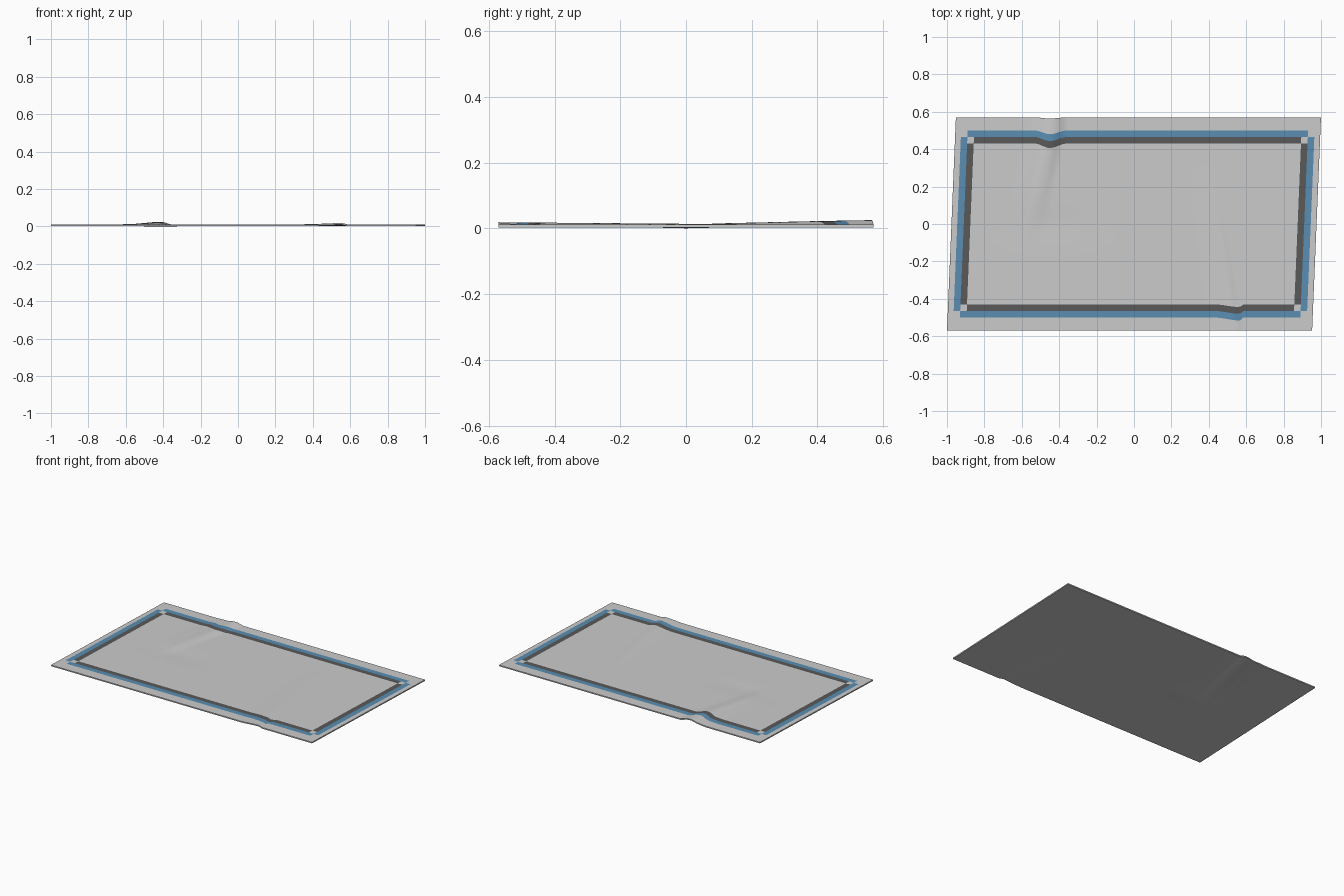
import bpy, math

if "Cube" in bpy.data.objects:
    bpy.data.objects.remove(bpy.data.objects["Cube"])

HALF_X, HALF_Y, SHEAR = 0.976, 0.57, 0.0415
BASE, THICK = 0.003, 0.008
BX = (0.945, 0.91, 0.875)      # stripe limits across x: blue outer, shared, dark inner
BY = (0.50, 0.465, 0.43)       # same across y


def cuts(half, borders, n):
    """Grid lines: edge, stripe borders, then evenly spaced field lines."""
    inner = borders[2]
    field = [-inner + 2 * inner * i / n for i in range(n + 1)]
    side = [half, *borders[:2]]
    return [-s for s in side] + field + side[::-1]


def ramp(t, pts):
    """Smoothly interpolate between (position, value) points."""
    if t <= pts[0][0]:
        return pts[0][1]
    for (a, va), (b, vb) in zip(pts, pts[1:]):
        if t <= b:
            s = (t - a) / (b - a)
            return va + (vb - va) * s * s * (3 - 2 * s)
    return pts[-1][1]


def place(u, v):
    """Sheared rug position plus the two fading wrinkles."""
    x = u + SHEAR * v
    # back wrinkle: tall at the back edge, wandering towards the front left
    d1 = x - (-0.43 - 0.21 * (HALF_Y - v))
    f1 = max(0.0, min(1.0, (v + 0.1) / 0.67))
    fold1 = ramp(d1, [(-0.13, 0), (-0.05, 0.35), (0, 1), (0.02, 0.95), (0.075, 0)])
    # front wrinkle: gentle rise, then a steep drop
    d2 = x - (0.555 - 0.17 * (v + HALF_Y))
    f2 = max(0.0, min(1.0, (0.3 - v) / 0.87))
    fold2 = ramp(d2, [(-0.15, 0), (0, 1), (0.03, 0)])
    # shallow sag of the underside in the middle
    sag = 0.003 * math.exp(-((x + 0.45) / 0.2) ** 2 - (v / 0.08) ** 2)
    z = BASE + 0.014 * fold1 * f1 + 0.0075 * fold2 * f2 - sag
    # stripes bend in plan where the cloth is gathered
    g1 = ramp(x, [(-0.53, 0), (-0.45, 1), (-0.36, 0)])
    g2 = ramp(x, [(0.43, 0), (0.565, 1), (0.582, 0)])
    y = v
    y -= g1 * ramp(v, [(0.1, 0), (0.43, 0.024), (0.50, 0.02), (0.57, 0.006)])
    y -= g2 * ramp(v, [(-0.57, 0), (-0.50, 0.016), (-0.43, 0.014), (-0.15, 0)])
    return x, y, z


US, VS = cuts(HALF_X, BX, 110), cuts(HALF_Y, BY, 36)
NU, NV = len(US), len(VS)


def zone(i, j):
    """Which part a top cell belongs to."""
    u = abs(US[i] + US[i + 1]) / 2
    v = abs(VS[j] + VS[j + 1]) / 2
    if (BX[1] < u < BX[0] and v < BY[1]) or (BY[1] < v < BY[0] and u < BX[1]):
        return "blue_stripe"
    if (BX[2] < u < BX[1] and v < BY[2]) or (BY[2] < v < BY[1] and u < BX[2]):
        return "dark_stripe"
    return "rug_body"


points = [place(u, v) for v in VS for u in US]
verts = points + [(x, y, z + THICK) for x, y, z in points]
N = len(points)
faces = {"rug_body": [], "blue_stripe": [], "dark_stripe": []}

# top cells go to their stripe or the body, underside to the body
for j in range(NV - 1):
    for i in range(NU - 1):
        a = j * NU + i
        quad = (a, a + 1, a + 1 + NU, a + NU)
        faces[zone(i, j)].append(tuple(k + N for k in quad))
        faces["rug_body"].append(quad[::-1])

# side walls around the rim
rim = [i for i in range(NU)]
rim += [j * NU + NU - 1 for j in range(1, NV)]
rim += [(NV - 1) * NU + i for i in range(NU - 2, -1, -1)]
rim += [j * NU for j in range(NV - 2, 0, -1)]
for a, b in zip(rim, rim[1:] + rim[:1]):
    faces["rug_body"].append((a, b, b + N, a + N))

# one object per coloured part
colours = {"blue_stripe": (0.10, 0.27, 0.45, 1), "dark_stripe": (0.10, 0.10, 0.10, 1)}
for name, polys in faces.items():
    used = sorted({k for p in polys for k in p})
    index = {k: n for n, k in enumerate(used)}
    me = bpy.data.meshes.new(name)
    me.from_pydata([verts[k] for k in used], [], [[index[k] for k in p] for p in polys])
    ob = bpy.data.objects.new(name, me)
    bpy.context.collection.objects.link(ob)
    if name in colours:
        mat = bpy.data.materials.new(name)
        mat.diffuse_color = colours[name]
        mat.use_nodes = True
        mat.node_tree.nodes["Principled BSDF"].inputs["Base Color"].default_value = mat.diffuse_color
        me.materials.append(mat)
    bpy.ops.object.select_all(action='DESELECT')
    ob.select_set(True)
    bpy.context.view_layer.objects.active = ob
    bpy.ops.object.shade_smooth_by_angle(angle=math.radians(30))
